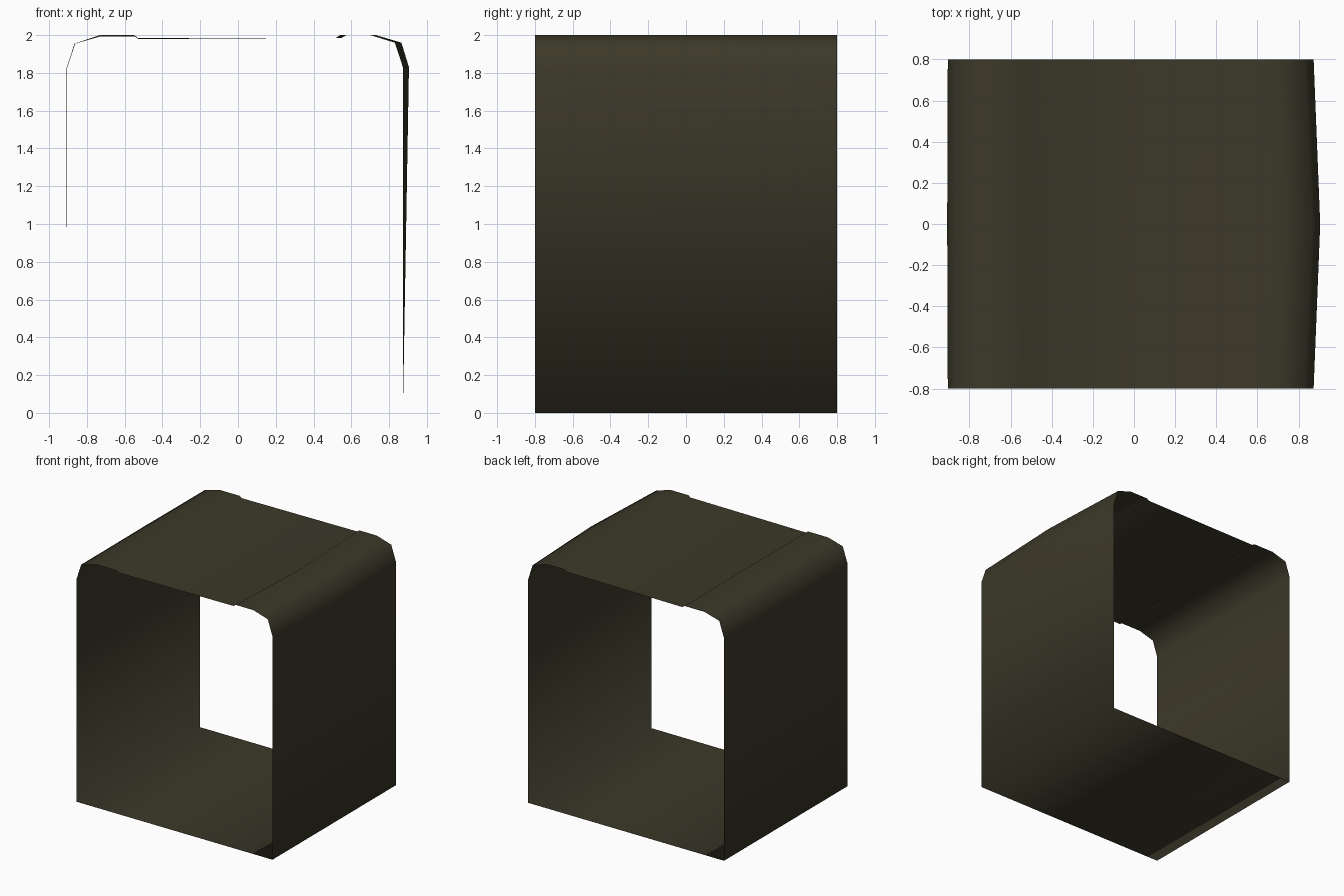
import bpy, bmesh

if "Cube" in bpy.data.objects:
    bpy.data.objects.remove(bpy.data.objects["Cube"])

# One dark olive colour
mat = bpy.data.materials.new("dark_olive")
mat.diffuse_color = (0.045, 0.041, 0.022, 1)
mat.use_nodes = True
mat.node_tree.nodes["Principled BSDF"].inputs["Base Color"].default_value = mat.diffuse_color

# Cross-section (x, z) at the open ends, and at the slightly bulged middle
end = [(-0.905, 0), (-0.905, 1.825), (-0.862, 1.955), (-0.73, 1.993), (-0.547, 1.993),
       (-0.527, 1.979), (0.52, 1.986), (0.54, 2.0), (0.70, 2.0), (0.83, 1.96),
       (0.873, 1.83), (0.873, 0)]
mid = [(-0.905, 0), (-0.908, 1.825), (-0.865, 1.955), (-0.73, 2.0), (-0.551, 2.0),
       (-0.531, 1.986), (0.55, 1.986), (0.572, 2.0), (0.73, 2.0), (0.865, 1.96),
       (0.905, 1.83), (0.873, 0)]

# Open sleeve: thin walls, recessed top panel and floor, lofted along y
bm = bmesh.new()
rings = [[bm.verts.new((x, y, z)) for x, z in prof]
         for y, prof in ((-0.8, end), (0, mid), (0.8, end))]
for a, b in zip(rings, rings[1:]):
    for i in range(len(a)):
        j = (i + 1) % len(a)
        bm.faces.new((a[i], a[j], b[j], b[i]))
bm.normal_update()
# Make the sheet face outwards
if max(bm.faces, key=lambda f: f.calc_center_median().z).normal.z < 0:
    bmesh.ops.reverse_faces(bm, faces=bm.faces[:])
for f in bm.faces:
    f.smooth = True
me = bpy.data.meshes.new("open_sleeve")
bm.to_mesh(me)
bm.free()
me.materials.append(mat)
bpy.context.collection.objects.link(bpy.data.objects.new("open_sleeve", me))
